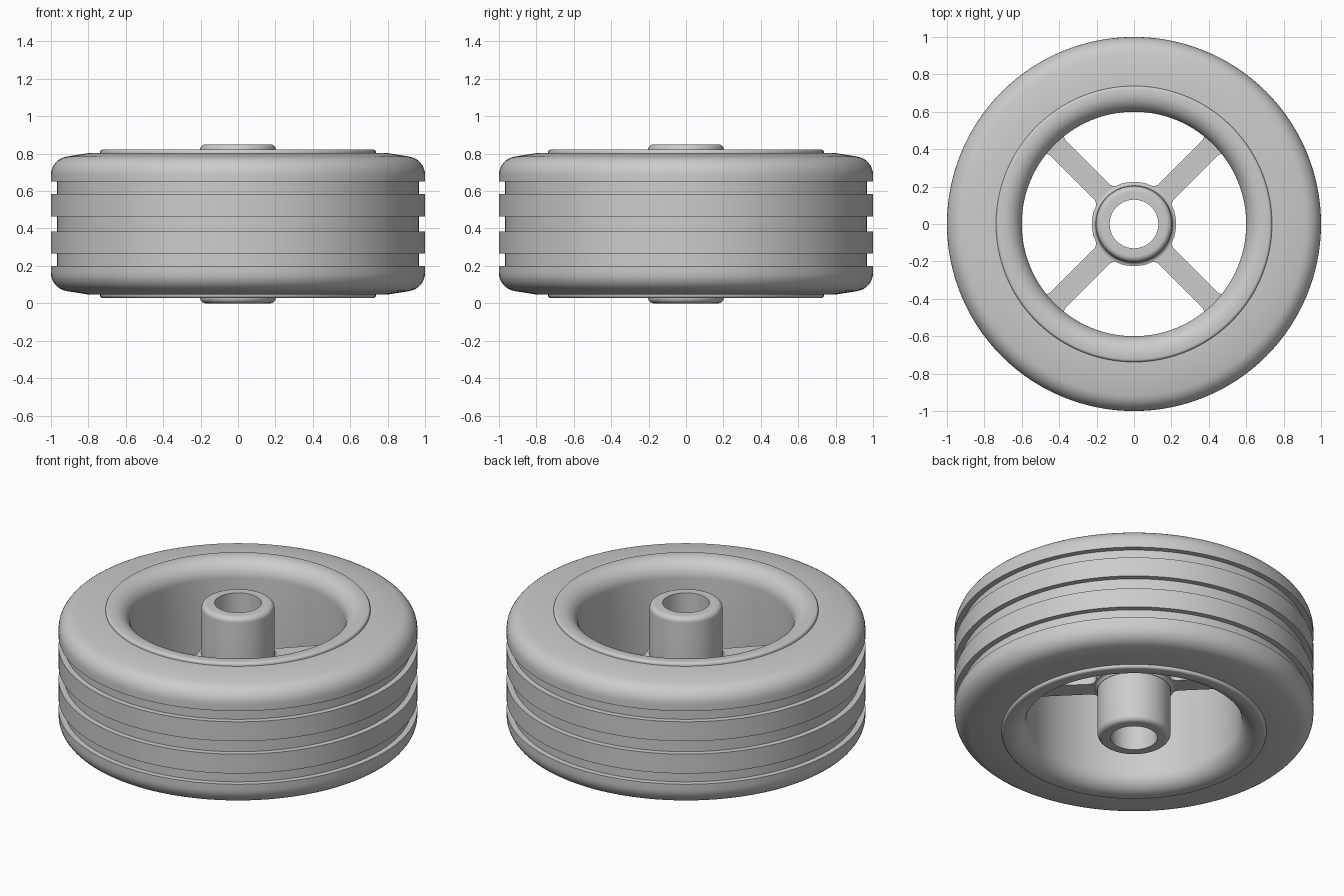
import bpy
import bmesh
import math
from mathutils import Matrix

cube = bpy.data.objects.get("Cube")
if cube:
    bpy.data.objects.remove(cube)

HEIGHT = 0.85
MID = HEIGHT / 2
SEGMENTS = 128

grey = bpy.data.materials.new("plain grey")
grey.use_nodes = True
colour = (0.6, 0.6, 0.6, 1)
grey.diffuse_color = colour
grey.node_tree.nodes["Principled BSDF"].inputs["Base Color"].default_value = colour


def arc(cx, cy, radius, start, end, steps=8):
    """Points along an arc, angles in degrees."""
    angles = [math.radians(start + (end - start) * i / steps) for i in range(steps + 1)]
    return [(cx + radius * math.cos(a), cy + radius * math.sin(a)) for a in angles]


def finish(name, bm):
    bmesh.ops.recalc_face_normals(bm, faces=bm.faces)
    mesh = bpy.data.meshes.new(name)
    bm.to_mesh(mesh)
    bm.free()
    mesh.materials.append(grey)
    obj = bpy.data.objects.new(name, mesh)
    bpy.context.collection.objects.link(obj)
    bpy.ops.object.select_all(action="DESELECT")
    obj.select_set(True)
    bpy.context.view_layer.objects.active = obj
    bpy.ops.object.shade_smooth_by_angle(angle=math.radians(32))
    return obj


def lathe(name, upper_half):
    """Mirror an upper half profile (inside to outside) and turn it into a ring."""
    profile = upper_half + [(r, HEIGHT - z) for r, z in reversed(upper_half)]
    bm = bmesh.new()
    rings = []
    for i in range(SEGMENTS):
        a = math.tau * i / SEGMENTS
        rings.append([bm.verts.new((r * math.cos(a), r * math.sin(a), z)) for r, z in profile])
    n = len(profile)
    for i in range(SEGMENTS):
        here, there = rings[i], rings[(i + 1) % SEGMENTS]
        for j in range(n):
            k = (j + 1) % n
            bm.faces.new((here[j], there[j], there[k], here[k]))
    return finish(name, bm)


# Tyre with rounded shoulders and three tread grooves
groove = 0.967
tyre = [(0.7, 0.803), (0.8, 0.803)]
tyre += arc(0.9, 0.686, 0.1, 80, 0)
tyre += [(1, 0.65), (groove, 0.65), (groove, 0.584), (1, 0.584), (1, 0.465), (groove, 0.465)]
lathe("tyre", tyre)

# Rim with a flange and a flared bore
rim = arc(0.7, 0.722, 0.1, 180, 90, 12) + arc(0.723, 0.807, 0.015, 90, 0, 4)
lathe("rim", rim)

# Hub tube with rounded ends
hub = [(0.13, HEIGHT)] + arc(0.173, HEIGHT - 0.03, 0.03, 90, 0)
lathe("hub", hub)

# Collar blending the hub into the spokes
collar = [(0.19, 0.55)] + arc(0.225, 0.545, 0.02, 180, 270, 5)
lathe("hub_collar", collar)

# Four diagonal spokes with flared ends
half, flare = 0.057, 0.05
side = [(0.15, half + flare)]
side += arc(0.25, half + flare, flare, 180, 270, 6)
side += arc(0.567, half + flare, flare, 270, 360, 6)
side += [(0.65, half + flare)]
outline = side + [(x, -y) for x, y in reversed(side)]
for i, name in enumerate(("back_left", "back_right", "front_right", "front_left")):
    bm = bmesh.new()
    bottom = bm.faces.new([bm.verts.new((x, y, MID - 0.1)) for x, y in outline])
    top = bmesh.ops.extrude_face_region(bm, geom=[bottom])["geom"]
    raised = [g for g in top if isinstance(g, bmesh.types.BMVert)]
    bmesh.ops.translate(bm, verts=raised, vec=(0, 0, 0.2))
    bmesh.ops.transform(bm, matrix=Matrix.Rotation(math.radians(45 + 90 * i), 4, "Z"), verts=bm.verts)
    finish(name + "_spoke", bm)
